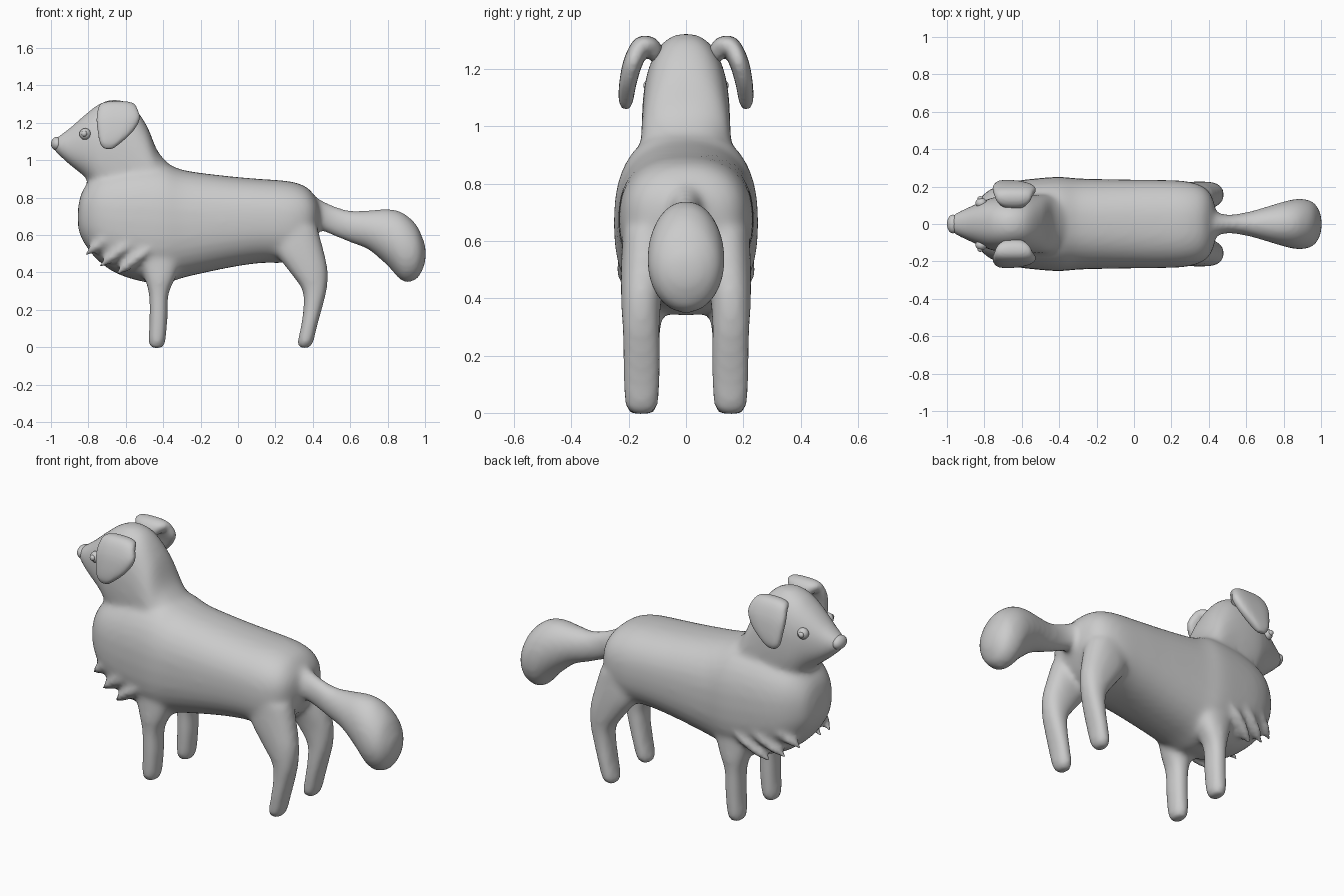
import bpy, bmesh, math
from mathutils import Vector

SEG = 32


def spline(rows, steps=5):
    """Catmull-Rom resampling of rows of numbers."""
    out = []
    for i in range(len(rows) - 1):
        p0, p1 = rows[max(i - 1, 0)], rows[i]
        p2, p3 = rows[i + 1], rows[min(i + 2, len(rows) - 1)]
        for k in range(steps):
            t = k / steps
            out.append([0.5 * (2 * b + (c - a) * t + (2 * a - 5 * b + 4 * c - d) * t * t
                               + (3 * b - a - 3 * c + d) * t ** 3)
                        for a, b, c, d in zip(p0, p1, p2, p3)])
    out.append(list(rows[-1]))
    return out


def loft(bm, stations, power=2.0):
    """Closed skin over superellipse rings: (centre, half axis u, half axis v)."""
    rings = []
    for c, u, v in stations:
        ring = []
        for i in range(SEG):
            a = 2 * math.pi * i / SEG
            ca, sa = math.cos(a), math.sin(a)
            f = math.copysign(abs(ca) ** (2 / power), ca)
            g = math.copysign(abs(sa) ** (2 / power), sa)
            ring.append(bm.verts.new(Vector(c) + Vector(u) * f + Vector(v) * g))
        rings.append(ring)
    faces = [bm.faces.new(rings[0]), bm.faces.new(rings[-1][::-1])]
    for r, s in zip(rings, rings[1:]):
        for i in range(SEG):
            j = (i + 1) % SEG
            faces.append(bm.faces.new((r[j], r[i], s[i], s[j])))
    bmesh.ops.recalc_face_normals(bm, faces=faces)


def along_x(bm, rows, power=2.0):
    """Rows of x, bottom z, top z, half width."""
    loft(bm, [((x, 0, (b + t) / 2), (0, w, 0), (0, 0, (t - b) / 2))
              for x, b, t, w in spline(rows)], power)


def leg(bm, rows, side):
    """Rows of z, front x, back x, y, half width."""
    loft(bm, [(((a + b) / 2, side * y, z), ((b - a) / 2, 0, 0), (0, w, 0))
              for z, a, b, y, w in spline(rows)], 2.3)


def finish(name, bm):
    me = bpy.data.meshes.new(name)
    bm.to_mesh(me)
    bm.free()
    me.shade_smooth()
    ob = bpy.data.objects.new(name, me)
    bpy.context.collection.objects.link(ob)
    return ob


def fuse(ob, voxel, smooth):
    """Blend overlapping shells into one soft skin."""
    m = ob.modifiers.new("Fuse", 'REMESH')
    m.mode = 'VOXEL'
    m.voxel_size = voxel
    m.use_smooth_shade = True
    s = ob.modifiers.new("Soften", 'SMOOTH')
    s.factor = 0.5
    s.iterations = smooth


# Body: torso, head with neck, tail and four legs fused together
bm = bmesh.new()
along_x(bm, [(-0.855, 0.64, 0.75, 0.06), (-0.83, 0.57, 0.84, 0.13), (-0.76, 0.475, 0.92, 0.19),
             (-0.66, 0.40, 0.96, 0.225), (-0.53, 0.355, 0.985, 0.243), (-0.40, 0.34, 0.985, 0.252),
             (-0.28, 0.375, 0.945, 0.243), (-0.05, 0.425, 0.915, 0.238), (0.12, 0.45, 0.90, 0.236),
             (0.27, 0.455, 0.888, 0.23), (0.36, 0.51, 0.86, 0.205), (0.41, 0.58, 0.81, 0.16),
             (0.435, 0.63, 0.76, 0.09)], 2.4)
along_x(bm, [(-0.985, 1.055, 1.11, 0.035), (-0.95, 1.02, 1.135, 0.058), (-0.90, 0.975, 1.172, 0.082),
             (-0.81, 0.90, 1.25, 0.122), (-0.74, 0.80, 1.302, 0.145), (-0.66, 0.72, 1.325, 0.153),
             (-0.57, 0.66, 1.295, 0.155), (-0.49, 0.64, 1.19, 0.158), (-0.43, 0.65, 1.05, 0.16),
             (-0.36, 0.70, 0.97, 0.15)], 2.3)
along_x(bm, [(0.34, 0.66, 0.85, 0.10), (0.42, 0.635, 0.80, 0.07), (0.50, 0.60, 0.762, 0.05),
             (0.60, 0.56, 0.73, 0.063), (0.70, 0.52, 0.732, 0.09), (0.80, 0.435, 0.74, 0.12),
             (0.88, 0.352, 0.72, 0.136), (0.95, 0.36, 0.66, 0.122), (0.985, 0.41, 0.59, 0.085),
             (1.003, 0.46, 0.54, 0.035)])
for side in (1, -1):
    leg(bm, [(-0.005, -0.458, -0.412, 0.155, 0.03), (0.02, -0.477, -0.39, 0.155, 0.056),
             (0.15, -0.474, -0.377, 0.155, 0.064), (0.28, -0.476, -0.372, 0.155, 0.066),
             (0.37, -0.50, -0.335, 0.15, 0.075), (0.50, -0.54, -0.29, 0.14, 0.08)], side)
    leg(bm, [(-0.005, 0.335, 0.375, 0.155, 0.03), (0.02, 0.318, 0.40, 0.155, 0.056),
             (0.12, 0.338, 0.425, 0.155, 0.066), (0.22, 0.35, 0.453, 0.155, 0.066),
             (0.31, 0.342, 0.475, 0.157, 0.066), (0.41, 0.27, 0.48, 0.155, 0.072),
             (0.51, 0.20, 0.46, 0.145, 0.082), (0.64, 0.17, 0.425, 0.135, 0.085)], side)
    # Chest fur: shallow slanted tufts
    for x, z, y in ((-0.73, 0.56, 0.165), (-0.65, 0.50, 0.19), (-0.56, 0.46, 0.20)):
        loft(bm, [((x + 0.09 * t, side * (y + 0.03 * t), z + 0.07 * t),
                   (0.02 * r, 0, -0.02 * r), (0, 0.035 * r, 0))
                  for t, r in ((-1, 0.3), (-0.5, 0.9), (0, 1), (0.5, 0.9), (1, 0.3))])
fuse(finish("body", bm), 0.014, 14)

# Ears: folded flaps, rows of y, z, flap direction angle, half thickness, front x, back x
bm = bmesh.new()
flap = [(0.095, 1.245, 30, 0.03, -0.70, -0.59), (0.125, 1.275, 30, 0.036, -0.735, -0.555),
        (0.157, 1.275, -35, 0.036, -0.748, -0.54), (0.186, 1.22, -62, 0.034, -0.757, -0.525),
        (0.203, 1.15, -75, 0.03, -0.75, -0.565), (0.21, 1.09, -83, 0.025, -0.738, -0.63),
        (0.211, 1.06, -85, 0.012, -0.715, -0.67)]
for side in (1, -1):
    stations = []
    for y, z, ang, h, a, b in spline(flap):
        r = math.radians(ang)
        stations.append((((a + b) / 2, side * y, z), ((b - a) / 2, 0, 0),
                         (0, -side * h * math.sin(r), h * math.cos(r))))
    loft(bm, stations, 2.8)
fuse(finish("ears", bm), 0.008, 6)


def ball(name, places, radius, scale):
    bm = bmesh.new()
    for p in places:
        vs = bmesh.ops.create_uvsphere(bm, u_segments=24, v_segments=14, radius=radius)['verts']
        bmesh.ops.scale(bm, vec=scale, verts=vs)
        bmesh.ops.translate(bm, vec=p, verts=vs)
    return finish(name, bm)


# Eyes, pupils and nose
ball("eyes", [(-0.817, s * 0.112, 1.14) for s in (1, -1)], 0.031, (1, 0.9, 1))
ball("pupils", [(-0.822, s * 0.137, 1.142) for s in (1, -1)], 0.015, (1, 0.8, 1))
ball("nose", [(-0.968, 0, 1.088)], 0.05, (0.64, 1, 0.74))
